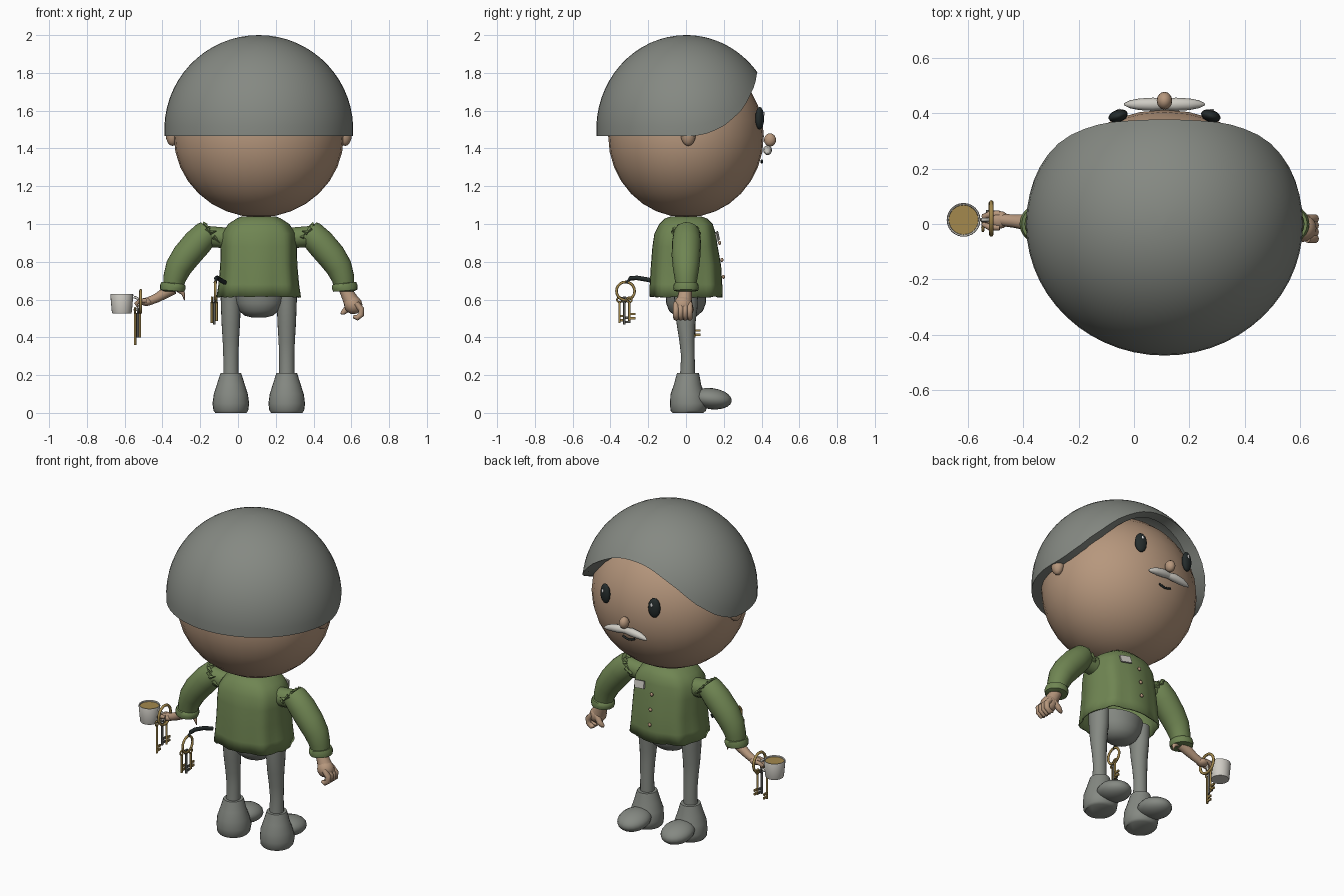
import bpy, bmesh, math, random
from mathutils import Vector, Matrix

if "Cube" in bpy.data.objects:
    bpy.data.objects.remove(bpy.data.objects["Cube"])

random.seed(4)
CX = 0.11  # body axis


def mat(name, r, g, b):
    m = bpy.data.materials.new(name)
    m.diffuse_color = (r, g, b, 1)
    m.use_nodes = True
    m.node_tree.nodes["Principled BSDF"].inputs["Base Color"].default_value = m.diffuse_color
    return m


SKIN = mat("skin", .47, .31, .205)
GREY = mat("grey cloth", .235, .25, .225)
GREEN = mat("green coat", .16, .235, .085)
PALE = mat("pale", .62, .60, .55)
GOLD = mat("gold", .37, .25, .075)
DARK = mat("dark", .018, .025, .025)
STEEL = mat("steel", .12, .12, .11)
WHITE = mat("white", .85, .85, .85)


def finish(bm, name, m, angle=50):
    bmesh.ops.recalc_face_normals(bm, faces=bm.faces)
    me = bpy.data.meshes.new(name)
    bm.to_mesh(me)
    bm.free()
    me.materials.append(m)
    o = bpy.data.objects.new(name, me)
    bpy.context.collection.objects.link(o)
    bpy.context.view_layer.objects.active = o
    o.select_set(True)
    bpy.ops.object.shade_smooth_by_angle(angle=math.radians(angle))
    o.select_set(False)
    return o


def ball(name, c, r, m, seg=16, rot=(0, 0, 0)):
    bm = bmesh.new()
    bmesh.ops.create_uvsphere(bm, u_segments=seg, v_segments=max(8, seg // 2), radius=1)
    o = finish(bm, name, m)
    o.location, o.scale, o.rotation_euler = c, r, rot
    return o


def box(name, c, s, m, rot=(0, 0, 0)):
    bm = bmesh.new()
    bmesh.ops.create_cube(bm, size=1)
    o = finish(bm, name, m, 30)
    o.location, o.scale, o.rotation_euler = c, s, rot
    return o


def loft(name, rings, m, caps=(True, True), closed=False, angle=50):
    bm = bmesh.new()
    vs = [[bm.verts.new(p) for p in ring] for ring in rings]
    n = len(vs[0])
    pairs = list(zip(vs, vs[1:])) + ([(vs[-1], vs[0])] if closed else [])
    for a, b in pairs:
        for i in range(n):
            bm.faces.new((a[i], a[(i + 1) % n], b[(i + 1) % n], b[i]))
    if not closed:
        if caps[0]:
            bm.faces.new(vs[0])
        if caps[1]:
            bm.faces.new(vs[-1])
    return finish(bm, name, m, angle)


def tube(name, pts, m, seg=12, closed=False):
    """Sweep circles along (x, y, z, radius) points."""
    P = [Vector(p[:3]) for p in pts]
    n, rings = len(P), []
    for i, p in enumerate(P):
        a, b = (P[i - 1], P[(i + 1) % n]) if closed else (P[max(i - 1, 0)], P[min(i + 1, n - 1)])
        t = (b - a).normalized()
        u = t.cross(Vector((0, 1, 0)) if abs(t.y) < .8 else Vector((1, 0, 0))).normalized()
        if closed:
            u = (p - sum(P, Vector()) / n).normalized()
        v = t.cross(u)
        rings.append([p + pts[i][3] * (u * math.cos(k * math.tau / seg) + v * math.sin(k * math.tau / seg))
                      for k in range(seg)])
    return loft(name, rings, m, closed=closed)


def ring_yz(name, c, r, thick, m):
    tube(name, [(c[0], c[1] + r * math.cos(i * math.tau / 20), c[2] + r * math.sin(i * math.tau / 20), thick)
                for i in range(20)], m, 8, True)


def stack(name, c, prof, m, seg=24, p=1.0, fold=0, caps=(True, True)):
    """Stack elliptical rings (z, rx, ry, y offset)."""
    rings = []
    for k, (z, a, b, dy) in enumerate(prof):
        ring = []
        for i in range(seg):
            t = i * math.tau / seg
            co, si = math.cos(t), math.sin(t)
            f = 1 + fold * k / len(prof) * math.cos(t * 8)
            ring.append((c[0] + a * f * math.copysign(abs(co) ** p, co),
                         c[1] + dy + b * f * math.copysign(abs(si) ** p, si), z))
        rings.append(ring)
    return loft(name, rings, m, caps)


# Head and hair shell, whose lower edge sweeps up over the face
ball("head", (CX, 0, 1.465), (.45, .412, .43), SKIN, 32)
EDGE = [(-1, 1.467), (.04, 1.467), (.12, 1.48), (.2, 1.52), (.28, 1.585), (.33, 1.66), (.365, 1.74), (.38, 1.82)]


def edge_z(y):
    for (y0, z0), (y1, z1) in zip(EDGE, EDGE[1:]):
        if y <= y1:
            return z0 + (z1 - z0) * (y - y0) / (y1 - y0)
    return EDGE[-1][1] + (y - .38) * 6


def hair_pt(lon, a, s=1.0):
    return Vector((CX + .5 * s * math.sin(a) * math.cos(lon), .475 * s * math.sin(a) * math.sin(lon),
                   1.5 + .5 * s * math.cos(a)))


N, ROWS = 56, 16
cols = []
for i in range(N):
    lon, a = i * math.tau / N, .3
    while a < 1.75:
        q = hair_pt(lon, a)
        if q.z < edge_z(q.y):
            break
        a += .004
    col = [hair_pt(lon, max(.004, a * j / ROWS)) for j in range(ROWS + 1)]
    e = col[-1]
    col.append(Vector((CX + (e.x - CX) * .85, e.y * .82, e.z)))
    cols.append(col)
loft("hair", [[c[j] for c in cols] for j in range(ROWS + 2)], GREY, (True, False), angle=40)

# Face
for s in (-1, 1):
    ball("ear", (CX + s * .457, .012, 1.475), (.036, .04, .062), SKIN)
    ball("eye", (CX + s * .167, .39, 1.56), (.036, .022, .06), DARK, rot=(0, 0, -s * .3))
    ball("eye_glint", (CX + s * .167 + .004, .412, 1.583), (.008, .004, .012), WHITE, 8)
    tube("moustache", [(CX + s * d, y, z, r) for d, y, z, r in
         ((0, .43, 1.392, .018), (.04, .432, 1.392, .024), (.09, .432, 1.386, .021),
          (.125, .432, 1.378, .014), (.145, .432, 1.372, .004))], PALE)
ball("nose", (CX, .445, 1.445), (.028, .032, .035), SKIN)
tube("mouth", [(CX + .04 * t, .401, 1.325 + .012 * t * t, .006) for t in (-1, -.5, 0, .5, 1)], DARK, 8)

# Coat body with soft folds and a slightly ragged hem
coat = stack("coat", (CX, 0), [(1.04, .09, .08, 0), (1.03, .115, .11, 0), (1.0, .16, .14, 0), (.95, .193, .16, -.005),
             (.88, .198, .17, -.005), (.78, .2, .182, 0), (.68, .208, .187, 0), (.61, .217, .188, 0)],
             GREEN, 48, .78, .035, (True, False))
for v in coat.data.vertices:
    if v.co.z < .62:
        v.co.z += random.uniform(0, .008)
sol = coat.modifiers.new("thickness", "SOLIDIFY")
sol.thickness = .008
for z, y in ((.9, .178), (.81, .19), (.72, .198)):
    ball("button", (CX, y, z), (.011, .008, .011), SKIN, 10)
box("chest_patch", (CX + .09, .166, .935), (.07, .009, .045), PALE, (.2, .15, -.12))

# Sleeves, cuffs and frayed shoulder seams
for s in (-1, 1):
    X = lambda d: CX + s * d
    tube("sleeve", [(X(d), y, z, r) for d, y, z, r in
         ((.262, .004, .965, .062), (.275, .004, .952, .07), (.325, .003, .90, .077), (.385, 0, .83, .076),
          (.425, 0, .77, .07), (.447, 0, .71, .06), (.452, 0, .665, .053))], GREEN, 20)
    tube("cuff", [(X(.452), 0, .69, .05), (X(.452), 0, .684, .064), (X(.456), 0, .665, .068),
                  (X(.458), 0, .647, .064), (X(.458), 0, .643, .045)], GREEN, 20)
    tube("shoulder_joint", [(X(.16), 0, .925, .055), (X(.28), 0, .935, .055)], GREEN, 14)
    for k in range(12):
        t = k * math.tau / 12
        base = Vector((X(.258 - .035 * math.cos(t)), .068 * math.sin(t), .955 - .045 * math.cos(t)))
        tip = base + Vector((-s * random.uniform(.02, .04), random.uniform(-.015, .015), random.uniform(-.035, .01)))
        tube("frayed_thread", [(*base, .013), (*tip, .002)], GREEN, 4)

# Free hand with curled fingers
tube("wrist", [(.565, 0, .665, .035), (.58, -.005, .63, .036), (.6, -.01, .59, .042)], SKIN)
ball("palm", (.61, -.015, .572), (.048, .05, .05), SKIN, rot=(0, -.5, 0))
for k in range(4):
    y = -.053 + k * .024
    tube("finger", [(.625, y, .58, .015), (.652, y, .55, .017), (.652, y, .52, .016),
                    (.63, y, .503, .015), (.61, y, .51, .008)], SKIN, 10)
tube("thumb", [(.6, .015, .58, .018), (.572, .025, .545, .017), (.555, .022, .53, .013), (.545, .018, .525, .005)],
     SKIN, 10)

# Reaching forearm and hand
tube("forearm", [(-.345, 0, .66, .034), (-.38, .005, .638, .03), (-.43, .01, .608, .024), (-.48, .015, .588, .022)],
     SKIN)
ball("grip_palm", (-.485, .015, .588), (.035, .032, .022), SKIN)
for k, y in enumerate((-.012, .012, .036)):
    tube("grip_finger", [(-.485, y, .595, .012), (-.52, y, .592, .012), (-.54, y * .6 + .006, .578, .011),
                         (-.53, y * .6 + .006, .562, .006)], SKIN, 8)
tube("torn_sleeve_tip", [(-.31, 0, .655, .02), (-.29, 0, .63, .01), (-.283, 0, .595, .001)], SKIN, 8)

# Mug with drink and handle
stack("mug", (-.615, .015), [(.527, .05, .05, 0), (.535, .053, .053, 0), (.625, .061, .061, 0), (.63, .059, .059, 0),
      (.627, .054, .054, 0), (.616, .053, .053, 0)], PALE)
stack("drink", (-.615, .015), [(.612, .05, .05, 0), (.622, .053, .053, 0)], GOLD)
tube("mug_handle", [(-.552 + .032 * math.sin(t), .015, .578 + .035 * math.cos(t), .007)
                    for t in [k * math.pi / 8 for k in range(9)]], PALE, 8)


def key(x, y, z, length, m, lean=0):
    end = Vector((x + lean, y, z - length))
    tube("key_shaft", [(x, y, z - .02, .0065), (*end, .0065)], m, 8)
    ring_yz("key_bow", (x, y, z - .008), .013, .005, m)
    for d in (.014, .036):
        box("key_bit", (end.x, end.y + .018, end.z + d), (.009, .03, .012), m)


# Key rings: one in the hand, one on a strap at the hip
ring_yz("hand_key_ring", (-.515, .02, .59), .058, .008, GOLD)
for x, y, l, m in ((-.545, -.012, .19, GOLD), (-.53, .018, .15, STEEL), (-.52, .045, .15, GOLD)):
    key(x, y, .55, l, m)
ring_yz("hip_key_ring", (-.12, -.32, .645), .048, .007, GOLD)
for x, y, l, m in ((-.138, -.352, .13, GOLD), (-.125, -.326, .14, STEEL), (-.113, -.3, .12, GOLD)):
    key(x, y, .607, l, m)
tube("key_strap", [(-.07, -.15, .69, .012), (-.095, -.2, .705, .012), (-.11, -.26, .715, .012),
                   (-.115, -.295, .712, .012), (-.12, -.315, .69, .01)], DARK, 10)

# Trousers and boots
stack("pelvis", (CX, 0), [(.505, .035, .03, 0), (.515, .075, .06, 0), (.54, .105, .09, 0), (.58, .13, .105, 0),
      (.65, .15, .11, 0)], GREY)
for s in (-1, 1):
    x = CX + s * .148
    stack("leg", (x, 0), [(.19, .04, .04, .008), (.3, .04, .036, .01), (.38, .043, .04, .005), (.46, .048, .048, 0),
          (.55, .052, .06, 0), (.65, .055, .065, 0)], GREY, 20)
    stack("boot", (x, 0), [(0, .082, .082, .01), (.012, .092, .094, .012), (.05, .097, .1, .015), (.1, .09, .09, .008),
          (.15, .074, .072, .008), (.195, .06, .062, .01), (.21, .055, .058, .01)], GREY)
    ball("boot_toe", (x, .135, .075), (.09, .108, .056), GREY, 20, (-.12, 0, 0))
